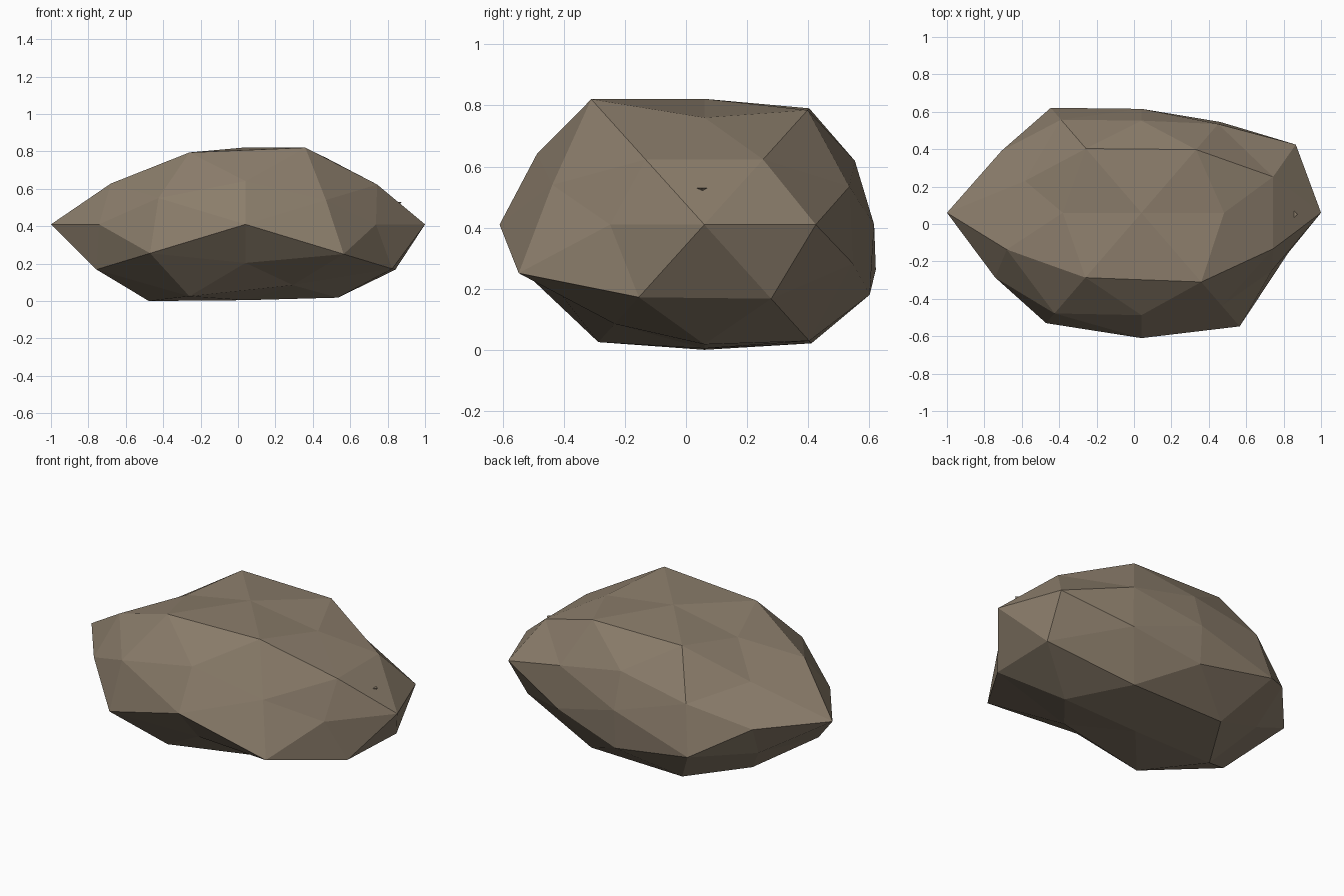
import bpy, bmesh, itertools
from mathutils import Vector

if "Cube" in bpy.data.objects:
    bpy.data.objects.remove(bpy.data.objects["Cube"])

CENTRE = Vector((0.04, 0.06, 0.41))
STRETCH = Vector((1.0, 0.715, 0.49))

# Directions of a once-subdivided icosahedron, one family per line, with the
# bulge of each sign combination (negative first, x slowest, z fastest)
FAMILIES = [
    ((1, 0, 0), [1.04, .96]),
    ((0, 1, 0), [.937, .777]),
    ((0, 0, 1), [.827, .84]),
    ((.526, 0, .851), [.983, .80, .94, .84]),
    ((0, .851, .526), [.80, .90, .89, .81]),
    ((.851, .526, 0), [.92, .88, .82, .97]),
    ((.309, .5, .809), [.97, .97, .98, .96, .82, 1.035, .96, .945]),
    ((.809, .309, .5), [.985, .89, .85, .77, .97, .87, .99, .87]),
    ((.5, .809, .309), [1.02, .93, .97, .86, 1.05, .86, .84, .82]),
]

stone = bpy.data.materials.new("brown_stone")
stone.diffuse_color = (0.258, 0.205, 0.147, 1)
stone.use_nodes = True
stone.node_tree.nodes["Principled BSDF"].inputs["Base Color"].default_value = stone.diffuse_color


def finish(bm, name):
    bmesh.ops.recalc_face_normals(bm, faces=bm.faces)
    mesh = bpy.data.meshes.new(name)
    bm.to_mesh(mesh)
    bm.free()
    mesh.materials.append(stone)
    obj = bpy.data.objects.new(name, mesh)
    bpy.context.collection.objects.link(obj)


# Boulder: faceted ball first, then each corner pushed in or out
bm = bmesh.new()
bulge = {}
for direction, radii in FAMILIES:
    signs = itertools.product(*[(-1, 1) if c else (1,) for c in direction])
    for sign, r in zip(signs, radii):
        d = Vector(direction) * Vector(sign)
        bulge[bm.verts.new(d.normalized())] = r
bmesh.ops.convex_hull(bm, input=list(bm.verts))
for v, r in bulge.items():
    v.co = CENTRE + v.co * STRETCH * r
finish(bm, "boulder")

# Small chip poking out of the right side
bm = bmesh.new()
for co in [(.84, .02, .53), (.84, .085, .53), (.86, .055, .513), (.875, .052, .53)]:
    bm.verts.new(co)
bmesh.ops.convex_hull(bm, input=list(bm.verts))
finish(bm, "stone_chip")
